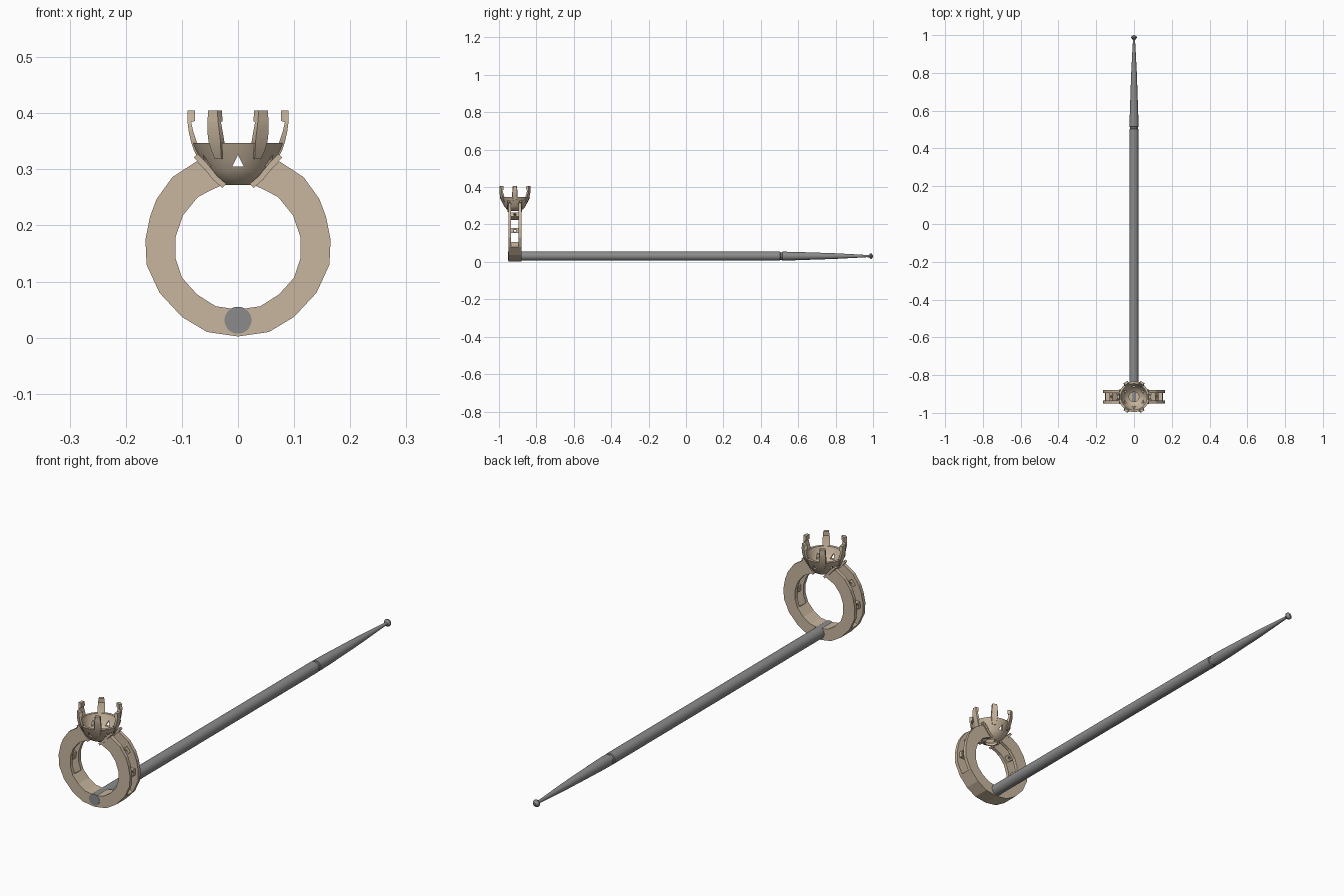
import bpy, bmesh, math
from mathutils import Matrix, Vector

if "Cube" in bpy.data.objects:
    bpy.data.objects.remove(bpy.data.objects["Cube"])

CY = -0.915          # y of the ring's mid plane
CZ = 0.162           # height of the ring's centre


def material(name, rgb):
    m = bpy.data.materials.new(name)
    m.diffuse_color = (*rgb, 1)
    m.use_nodes = True
    m.node_tree.nodes["Principled BSDF"].inputs["Base Color"].default_value = m.diffuse_color
    return m


TAN = material("warm tan metal", (0.58, 0.47, 0.345))
GREY = material("grey rod", (0.26, 0.26, 0.265))


def make(name, bm, mat, smooth=False):
    bmesh.ops.recalc_face_normals(bm, faces=bm.faces)
    me = bpy.data.meshes.new(name)
    bm.to_mesh(me)
    bm.free()
    me.materials.append(mat)
    ob = bpy.data.objects.new(name, me)
    bpy.context.collection.objects.link(ob)
    bpy.ops.object.select_all(action='DESELECT')
    ob.select_set(True)
    bpy.context.view_layer.objects.active = ob
    if smooth:
        bpy.ops.object.shade_smooth_by_angle(angle=math.radians(35))
    return ob


def loft(bm, loops, closed=False):
    """Skin a list of equal point loops; cap the ends unless closed."""
    vs = [[bm.verts.new(p) for p in l] for l in loops]
    n = len(vs[0])
    pairs = list(zip(vs, vs[1:])) + ([(vs[-1], vs[0])] if closed else [])
    for a, b in pairs:
        for i in range(n):
            j = (i + 1) % n
            bm.faces.new((a[i], a[j], b[j], b[i]))
    if not closed:
        bm.faces.new(vs[0])
        bm.faces.new(vs[-1])


def cut(ob, bm):
    """Subtract a bmesh from an object and remove the cutter."""
    cutter = make("cutter", bm, TAN)
    cutter.hide_render = True
    bpy.context.view_layer.objects.active = ob
    mod = ob.modifiers.new("cut", 'BOOLEAN')
    mod.operation, mod.object, mod.solver = 'DIFFERENCE', cutter, 'EXACT'
    bpy.ops.object.modifier_apply(modifier=mod.name)
    bpy.data.objects.remove(cutter)


# Ring band: faceted outer and inner outlines of the right half, mirrored
OUT = [(0, .002), (.055, .01), (.1, .037), (.14, .08), (.163, .13), (.165, .175),
       (.157, .215), (.145, .247), (.117, .286), (.074, .314)]
INN = [(0, .05), (.04, .056), (.073, .077), (.1, .107), (.111, .14), (.111, .18),
       (.098, .218), (.072, .25), (.05, .262), (.03, .271)]


def band(bm, count, y0, y1):
    full = [(-k, -1) for k in range(1 - count, 0)] + [(k, 1) for k in range(count)]
    loops = []
    for k, s in full:
        (ox, oz), (ix, iz) = OUT[k], INN[k]
        loops.append([(s * ox, CY + y0, oz), (s * ox, CY + y1, oz),
                      (s * ix, CY + y1, iz), (s * ix, CY + y0, iz)])
    loft(bm, loops)


for name, count, y0, y1 in (("front_rail", 10, -.035, -.02), ("back_rail", 10, .02, .035),
                            ("lower_band", 4, -.02, .02)):
    bm = bmesh.new()
    band(bm, count, y0, y1)
    make(name, bm, TAN)

# Small stone seats bridging the rails, each with a hole
for side in (-1, 1):
    for k, ang in enumerate((2, 37)):
        a = math.radians(ang if side > 0 else 180 - ang)
        place = (Matrix.Translation((0, CY, CZ)) @ Matrix.Rotation(-a, 4, 'Y')
                 @ Matrix.Translation((.137, 0, 0)))
        bm = bmesh.new()
        bmesh.ops.create_cube(bm, size=1, matrix=place @ Matrix.Diagonal((.03, .042, .026, 1)))
        seat = make(f"stone_seat_{'left' if side < 0 else 'right'}_{k}", bm, TAN)
        bm = bmesh.new()
        bmesh.ops.create_cone(bm, cap_ends=True, segments=10, radius1=.005, radius2=.009,
                              depth=.06, matrix=place @ Matrix.Rotation(math.pi / 2, 4, 'Y'))
        cut(seat, bm)

# Raised edges where the shoulders hug the cup
EDGE = [(.024, .271), (.04, .285), (.056, .305), (.075, .325)]
for side in (-1, 1):
    for face in (-1, 1):
        bm = bmesh.new()
        loops = []
        for x, z in EDGE:
            loops.append([(side * (x + dx), CY + face * y, z + dz)
                          for dx, dz, y in ((-.003, .003, .026), (-.003, .003, .039),
                                            (.004, -.004, .039), (.004, -.004, .026))])
        loft(bm, loops)
        make("shoulder_edge", bm, TAN)

# Cup: hollow bowl with an open bottom and triangular windows
CUP = [(.026, .272), (.044, .281), (.058, .298), (.069, .32), (.076, .335), (.081, .347),
       (.07, .347), (.063, .328), (.053, .308), (.042, .294), (.026, .284)]
bm = bmesh.new()
N = 36
loft(bm, [[(r * math.cos(2 * math.pi * i / N), CY + r * math.sin(2 * math.pi * i / N), z)
           for r, z in CUP] for i in range(N)], closed=True)
cup = make("setting_cup", bm, TAN)
bm = bmesh.new()
for i in range(6):
    rot = Matrix.Translation((0, CY, 0)) @ Matrix.Rotation(math.radians(30 + 60 * i), 4, 'Z')
    loft(bm, [[rot @ Vector((r, w, z)) for w, z in ((-.01, .305), (.01, .305), (0, .326))]
              for r in (.035, .1)])
cut(cup, bm)
bpy.ops.object.select_all(action='DESELECT')
cup.select_set(True)
bpy.context.view_layer.objects.active = cup
bpy.ops.object.shade_smooth_by_angle(angle=math.radians(35))

# Six notched prongs: height, inner radius, outer radius, half width
PRONG = [(.318, .060, .071, .008), (.335, .068, .079, .012), (.350, .074, .084, .0145),
         (.368, .080, .088, .0145), (.384, .0835, .090, .013), (.386, .077, .090, .0128),
         (.405, .077, .090, .011)]
for i in range(6):
    rot = Matrix.Translation((0, CY, 0)) @ Matrix.Rotation(math.radians(60 * i), 4, 'Z')
    bm = bmesh.new()
    loft(bm, [[rot @ Vector(p) for p in ((a, -w, z), (b, -w * .85, z), (b, w * .85, z), (a, w, z))]
              for z, a, b, w in PRONG])
    make(f"prong_{i}", bm, TAN, True)

# Long rod with a groove, tapering to a small button tip: y, radius
ROD = [(-.951, .024), (.503, .024), (.505, .020), (.513, .020), (.515, .0235), (.58, .0225),
       (.8, .015), (.968, .006), (.978, .007), (.986, .015), (.991, .015), (1.0, .005)]
bm = bmesh.new()
M = 32
loft(bm, [[(r * math.cos(2 * math.pi * i / M), y, .031 + r * math.sin(2 * math.pi * i / M))
           for i in range(M)] for y, r in ROD])
make("tapered_rod", bm, GREY, True)
